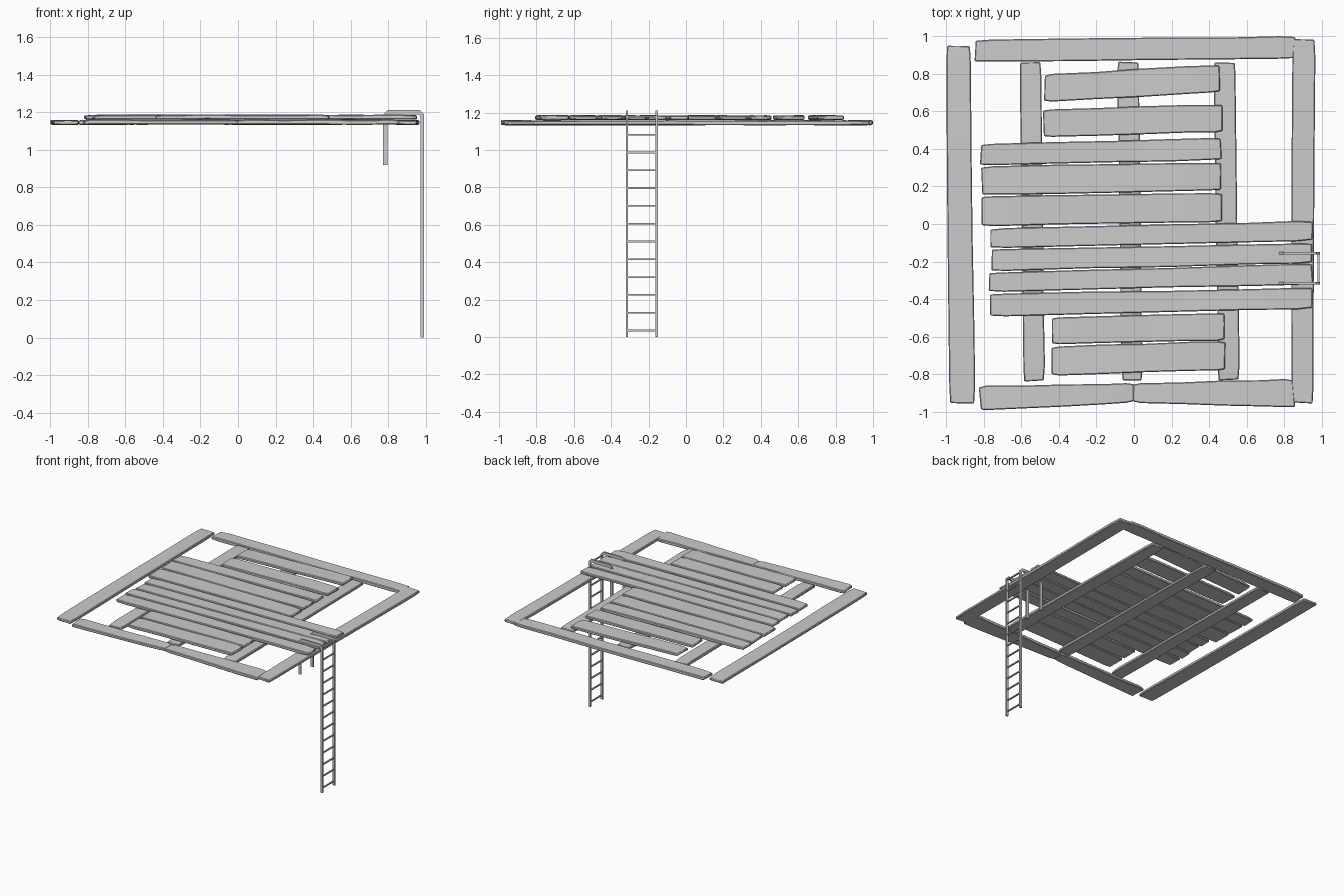
import bpy, bmesh, random
from mathutils import Vector

if "Cube" in bpy.data.objects:
    bpy.data.objects.remove(bpy.data.objects["Cube"])

random.seed(4)


def finish(name, bm, bevel=0.0, smooth=False):
    bmesh.ops.recalc_face_normals(bm, faces=bm.faces)
    mesh = bpy.data.meshes.new(name)
    bm.to_mesh(mesh)
    bm.free()
    ob = bpy.data.objects.new(name, mesh)
    bpy.context.collection.objects.link(ob)
    if bevel:
        mod = ob.modifiers.new("worn_edges", 'BEVEL')
        mod.width = bevel
        mod.segments = 1
    if smooth:
        bpy.ops.object.select_all(action='DESELECT')
        ob.select_set(True)
        bpy.context.view_layer.objects.active = ob
        bpy.ops.object.shade_smooth_by_angle(angle=0.7)
    return ob


def board(name, a, b, c, d, z0, z1):
    """Rough-hewn board: end a-b, far end c-d (xy corners), slightly uneven."""
    a, b, c, d = (Vector(p) for p in (a, b, c, d))
    bm = bmesh.new()
    rings = []
    steps = (0, 0.05, 0.3, 0.55, 0.8, 0.95, 1)
    for i, t in enumerate(steps):
        end = t in (0, 1)
        p, q = a.lerp(c, t), b.lerp(d, t)
        across = (q - p).normalized()
        along = (c - a).normalized()
        ring = []
        for base, inward in ((p, across), (q, -across)):
            base = base + inward * (random.uniform(0.003, 0.008) if end
                                    else random.uniform(-0.002, 0.003))
            if end:
                base = base + along * random.uniform(0, 0.008) * (1 if t == 0 else -1)
            top = z1 - random.uniform(0, 0.004)
            ring.append((base, z0 + random.uniform(0, 0.003), top - (0.003 if end else 0)))
        (p, pl, ph), (q, ql, qh) = ring
        rings.append([bm.verts.new((v.x, v.y, z)) for v, z in
                      ((p, pl), (q, ql), (q, qh), (p, ph))])
    for r, s in zip(rings, rings[1:]):
        for k in range(4):
            bm.faces.new((r[k], r[(k + 1) % 4], s[(k + 1) % 4], s[k]))
    bm.faces.new(rings[0])
    bm.faces.new(rings[-1])
    return finish(name, bm, 0.005, True)


# Outer frame
Z0, Z1, Z2 = 1.132, 1.160, 1.187
board("frame_left", (-1, .95), (-.87, .95), (-.985, -.96), (-.845, -.96), Z0, Z1)
board("frame_right", (.84, .985), (.965, .985), (.838, -.957), (.955, -.957), Z0, Z1)
board("frame_back", (-.85, .98), (-.85, .863), (.86, 1.0), (.86, .88), Z0, Z1 + .002)
board("frame_front_a", (-.83, -.862), (-.82, -.995), (0, -.848), (0, -.95), Z0, Z1 + .002)
board("frame_front_b", (-.01, -.848), (-.01, -.95), (.845, -.825), (.865, -.977), Z0, Z1 + .002)

# Support beams under the deck
for name, x in (("beam_left", -.61), ("beam_middle", -.09), ("beam_right", .425)):
    board(name, (x, .865), (x + .117, .865), (x + .022, -.84), (x + .137, -.835), Z0, Z1)

# Deck planks: left x, right x, left y top/bottom, right y top/bottom
planks = [
    (-.48, .46, .795, .65, .85, .70),
    (-.485, .472, .61, .46, .638, .49),
    (-.82, .468, .427, .31, .458, .34),
    (-.815, .468, .308, .153, .327, .178),
    (-.812, .473, .147, -.012, .167, .012),
    (-.765, .957, -.023, -.128, .017, -.088),
    (-.762, .953, -.132, -.252, -.102, -.207),
    (-.777, .953, -.258, -.362, -.21, -.322),
    (-.773, .953, -.372, -.492, -.338, -.452),
    (-.445, .488, -.498, -.642, -.473, -.62),
    (-.445, .488, -.652, -.807, -.622, -.777),
]
for i, (xl, xr, l1, l0, r1, r0) in enumerate(planks):
    board(f"deck_plank_{i + 1}", (xl, l1), (xl, l0), (xr, r1), (xr, r0), Z1, Z2)

# Ladder rails with hooks over the deck: flat outline in xz, extruded in y
half = [(.99, 0), (.99, 1.188), (.968, 1.212), (.797, 1.212), (.772, 1.186), (.772, .918),
        (.795, .918), (.795, 1.18), (.802, 1.188), (.962, 1.188), (.972, 1.178), (.972, 0)]
rail_y = (-.316, -.156)
for side, y in zip(("front", "back"), rail_y):
    bm = bmesh.new()
    n = len(half) // 2
    rows = []
    for dy in (-.006, .006):
        rows.append([bm.verts.new((x, y + dy, z)) for x, z in half])
    m = len(half)
    for k in range(m):
        j = (k + 1) % m
        bm.faces.new((rows[0][k], rows[0][j], rows[1][j], rows[1][k]))
    for r in rows:
        for k in range(n - 1):
            bm.faces.new((r[k], r[k + 1], r[m - 2 - k], r[m - 1 - k]))
    finish(f"ladder_rail_{side}", bm)

# Ladder rungs
for i in range(13):
    bm = bmesh.new()
    bmesh.ops.create_cube(bm, size=1)
    bmesh.ops.scale(bm, vec=(.011, rail_y[1] - rail_y[0], .009), verts=bm.verts)
    bmesh.ops.translate(bm, vec=(.981, sum(rail_y) / 2, .035 + i * .0952), verts=bm.verts)
    finish(f"ladder_rung_{i + 1}", bm)
